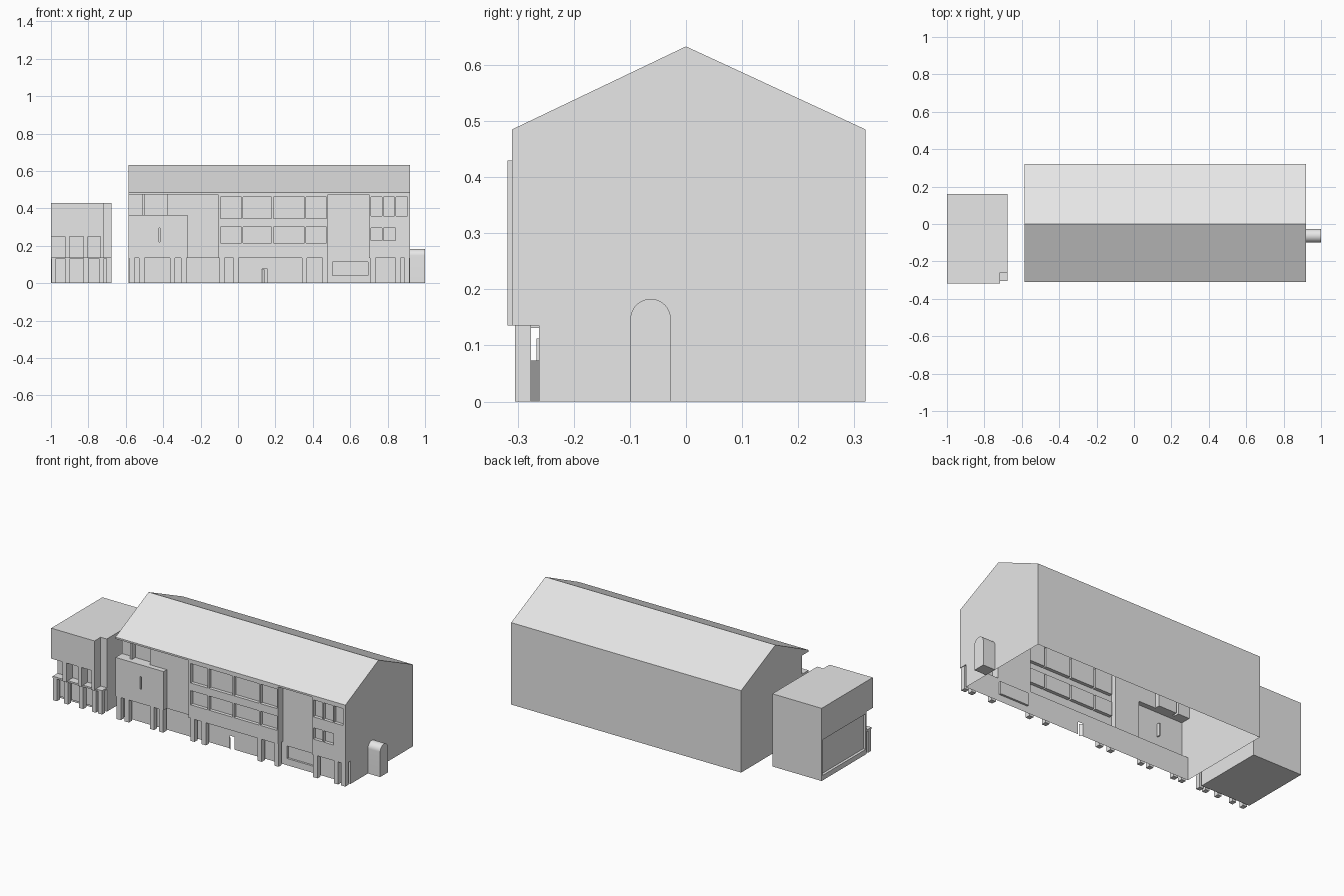
import bpy, bmesh, math

cube = bpy.data.objects.get("Cube")
if cube:
    bpy.data.objects.remove(cube, do_unlink=True)

grey = bpy.data.materials.new("plain_grey")
grey.use_nodes = True
COLOUR = (0.8, 0.8, 0.8, 1)
grey.diffuse_color = COLOUR
grey.node_tree.nodes["Principled BSDF"].inputs["Base Color"].default_value = COLOUR


def finish(name, bm):
    mesh = bpy.data.meshes.new(name)
    bm.to_mesh(mesh)
    bm.free()
    mesh.materials.append(grey)
    obj = bpy.data.objects.new(name, mesh)
    bpy.context.collection.objects.link(obj)
    return obj


def polygon(bm, points):
    return bm.faces.new([bm.verts.new(p) for p in points])


def box(name, x, y, z):
    bm = bmesh.new()
    bmesh.ops.create_cube(bm, size=1)
    for v in bm.verts:
        v.co = [s[0] if c < 0 else s[1] for c, s in zip(v.co, (x, y, z))]
    return finish(name, bm)


def relief(name, rects):
    """Stepped sheet: each rect is (x0, x1, z0, z1, y); later ones win, y None is a hole."""
    xs = sorted({v for r in rects for v in r[:2]})
    zs = sorted({v for r in rects for v in r[2:4]})
    bm = bmesh.new()

    def depth(i, k):
        if i >= len(xs) - 1 or k >= len(zs) - 1:
            return None
        cx, cz = (xs[i] + xs[i + 1]) / 2, (zs[k] + zs[k + 1]) / 2
        hits = [r[4] for r in rects if r[0] < cx < r[1] and r[2] < cz < r[3]]
        return hits[-1] if hits else None

    for i in range(len(xs) - 1):
        for k in range(len(zs) - 1):
            y = depth(i, k)
            if y is None:
                continue
            a, b, c, d = xs[i], xs[i + 1], zs[k], zs[k + 1]
            polygon(bm, [(a, y, c), (b, y, c), (b, y, d), (a, y, d)])
            side, top = depth(i + 1, k), depth(i, k + 1)
            if side is not None and side != y:
                polygon(bm, [(b, y, c), (b, side, c), (b, side, d), (b, y, d)])
            if top is not None and top != y:
                polygon(bm, [(a, y, d), (b, y, d), (b, top, d), (a, top, d)])
    bmesh.ops.remove_doubles(bm, verts=bm.verts, dist=1e-5)
    bmesh.ops.dissolve_limit(bm, angle_limit=0.02, verts=bm.verts, edges=bm.edges)
    return finish(name, bm)


LEFT, RIGHT, FRONT, BACK = -0.585, 0.92, -0.31, 0.32
EAVE, RIDGE, SOFFIT, GROUND = 0.485, 0.633, 0.136, -0.262

# Main hall: roof, back wall and stepped gables, open underneath
bm = bmesh.new()
for (y0, z0), (y1, z1) in (((FRONT, EAVE), (0, RIDGE)), ((0, RIDGE), (BACK, EAVE)),
                           ((BACK, EAVE), (BACK, 0))):
    polygon(bm, [(LEFT, y0, z0), (RIGHT, y0, z0), (RIGHT, y1, z1), (LEFT, y1, z1)])
base = [(FRONT, SOFFIT), (GROUND, SOFFIT), (GROUND, 0), (BACK, 0), (BACK, EAVE), (0, RIDGE),
        (FRONT, EAVE)]
notch = [(FRONT, 0.475), (-0.25, 0.475), (-0.25, 0.365), (FRONT, 0.365)]
polygon(bm, [(RIGHT, y, z) for y, z in base])
polygon(bm, [(LEFT, y, z) for y, z in base + notch])
bmesh.ops.remove_doubles(bm, verts=bm.verts, dist=1e-5)
bmesh.ops.recalc_face_normals(bm, faces=bm.faces)
finish("hall_shell", bm)

# Front wall with its bays, window recesses and ground floor set back
WINDOW = -0.29
facade = [
    (LEFT, RIGHT, SOFFIT, EAVE, FRONT),
    (LEFT, RIGHT, 0, SOFFIT, GROUND),
    (LEFT, -0.108, 0.365, 0.475, -0.28),
    (-0.27, -0.108, SOFFIT, 0.475, -0.28),
    (LEFT, -0.51, 0.365, 0.475, -0.25),
    (-0.497, -0.38, 0.365, 0.475, -0.25),
    (-0.423, -0.416, 0.22, 0.295, WINDOW),
    (0.48, 0.70, SOFFIT, 0.475, -0.265),
    (0.505, 0.695, 0.04, 0.114, -0.25),
    (0.127, 0.159, 0, 0.075, None),
]
for x0, x1 in ((-0.093, 0.018), (0.027, 0.18), (0.19, 0.355), (0.363, 0.473)):
    facade.append((x0, x1, 0.345, 0.46, WINDOW))
    facade.append((x0, x1, 0.216, 0.30, WINDOW))
for x0, x1 in ((0.71, 0.77), (0.777, 0.838), (0.844, 0.905)):
    facade.append((x0, x1, 0.36, 0.46, WINDOW))
for x0, x1 in ((0.71, 0.77), (0.777, 0.842)):
    facade.append((x0, x1, 0.228, 0.295, WINDOW))
relief("front_wall", facade)

# Half-open door leaf
bm = bmesh.new()
polygon(bm, [(0.127, GROUND, 0), (0.143, -0.276, 0), (0.143, -0.276, 0.073), (0.127, GROUND, 0.073)])
finish("door_leaf", bm)

# Pillars under the overhang
for i, x in enumerate((-0.568, -0.515, -0.35, -0.29, -0.085, -0.01, 0.355, 0.465,
                       0.72, 0.855, 0.903)):
    box(f"pillar_{i + 1}", (x - 0.014, x + 0.014), (-0.305, -0.276), (0, SOFFIT))

# Arched porch on the right gable
bm = bmesh.new()
cy, radius, spring = -0.063, 0.036, 0.147
arch = [(cy + radius, 0)]
arch += [(cy + radius * math.cos(math.pi * s / 20), spring + radius * math.sin(math.pi * s / 20))
         for s in range(21)]
arch += [(cy - radius, 0)]
face = polygon(bm, [(RIGHT, y, z) for y, z in arch])
out = bmesh.ops.extrude_face_region(bm, geom=[face])
for v in [g for g in out["geom"] if isinstance(g, bmesh.types.BMVert)]:
    v.co.x = 1.0
bmesh.ops.recalc_face_normals(bm, faces=bm.faces)
porch = finish("arched_porch", bm)
bpy.context.view_layer.objects.active = porch
porch.select_set(True)
bpy.ops.object.shade_smooth_by_angle(angle=math.radians(35))

# Annex: body with a large sunken panel on its outer side
body = box("annex_body", (-1.0, -0.677), (-0.26, 0.16), (0, 0.43))
bm = bmesh.new()
bm.from_mesh(body.data)
side = min(bm.faces, key=lambda f: f.calc_center_median().x)
bmesh.ops.inset_region(bm, faces=[side], thickness=0.012)
for v in side.verts:
    v.co.z = 0.03 if v.co.z < 0.2 else 0.24
bmesh.ops.inset_region(bm, faces=[side], thickness=0.0005, depth=-0.015)
bm.to_mesh(body.data)
bm.free()

# Annex overhang, its hanging piers and the pillars below
box("annex_overhang", (-1.0, -0.717), (-0.318, -0.26), (0.25, 0.43))
for i, (x0, x1) in enumerate(((-0.925, -0.90), (-0.825, -0.802), (-0.735, -0.717))):
    box(f"annex_pier_{i + 1}", (x0, x1), (-0.318, -0.26), (SOFFIT, 0.25))
for i, x in enumerate((-0.985, -0.912, -0.813, -0.73, -0.69)):
    box(f"annex_pillar_{i + 1}", (x - 0.013, x + 0.013), (-0.305, -0.276), (0, SOFFIT))
box("annex_ledge", (-1.0, -0.677), (-0.305, -0.26), (SOFFIT - 0.005, SOFFIT + 0.005))

# Annex ground-floor window panels
for i, (x0, x1) in enumerate(((-0.98, -0.91), (-0.905, -0.82), (-0.815, -0.735))):
    box(f"annex_window_{i + 1}", (x0, x1), (-0.266, -0.259), (0.012, 0.112))
